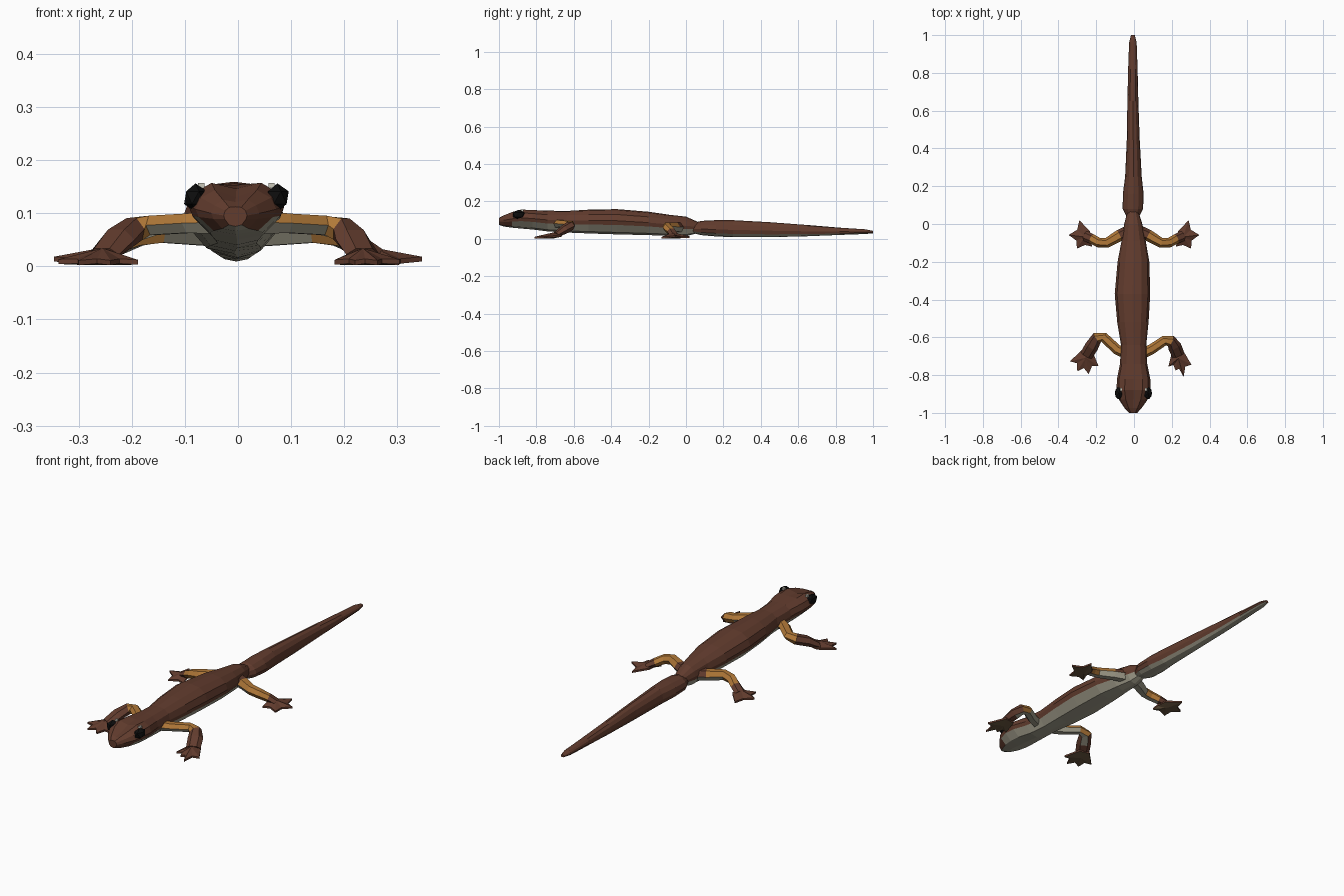
import bpy, bmesh, math
from mathutils import Vector

if "Cube" in bpy.data.objects:
    bpy.data.objects.remove(bpy.data.objects["Cube"])


def make_mat(name, rgb):
    m = bpy.data.materials.new(name)
    m.diffuse_color = (*rgb, 1)
    m.use_nodes = True
    m.node_tree.nodes["Principled BSDF"].inputs["Base Color"].default_value = m.diffuse_color
    return m


BROWN, ORANGE, GREY, BLACK, WHITE, SOLE = range(6)
MATS = [make_mat("brown skin", (0.122, 0.045, 0.027)),
        make_mat("orange limb", (0.44, 0.19, 0.04)),
        make_mat("grey belly", (0.36, 0.34, 0.26)),
        make_mat("black eye", (0.004, 0.004, 0.004)),
        make_mat("pale glint", (0.6, 0.58, 0.5)),
        make_mat("olive brown sole", (0.13, 0.085, 0.045))]


def finish(name, bm):
    bmesh.ops.recalc_face_normals(bm, faces=bm.faces)
    me = bpy.data.meshes.new(name)
    bm.to_mesh(me)
    bm.free()
    for m in MATS:
        me.materials.append(m)
    ob = bpy.data.objects.new(name, me)
    bpy.context.collection.objects.link(ob)
    return ob


def loft(bm, rings, mat_rule):
    """Skin closed rings of points; mat_rule(segment, side) gives the colour."""
    vs = [[bm.verts.new(p) for p in r] for r in rings]
    n = len(vs[0])
    for s, (a, b) in enumerate(zip(vs, vs[1:])):
        for i in range(n):
            j = (i + 1) % n
            f = bm.faces.new((a[i], a[j], b[j], b[i]))
            f.material_index = mat_rule(s, i)
    bm.faces.new(vs[0]).material_index = mat_rule(0, n // 2)
    bm.faces.new(vs[-1]).material_index = mat_rule(len(vs) - 2, n // 2)


# half cross-sections as (width, height) fractions, bottom to top
BODY = [(0, 0), (0.55, 0.08), (0.92, 0.38), (1, 0.55), (0.87, 0.8), (0.52, 0.97), (0, 1)]
TAIL = [(0, 0), (0.5, 0.05), (0.85, 0.2), (1, 0.45), (0.87, 0.75), (0.52, 0.96), (0, 1)]


def trunk(name, half, sections, belly_rows):
    rings = []
    for y, cx, hw, z0, z1, dip in sections:
        right = [(cx + u * hw, y, z0 + v * (z1 - z0)) for u, v in half]
        right[-1] = (cx, y, z1 - dip)
        left = [(2 * cx - x, yy, z) for x, yy, z in right[-2:0:-1]]
        rings.append(right + left)
    bm = bmesh.new()
    loft(bm, rings, lambda s, i: GREY if min(i, 11 - i) < belly_rows(s) else BROWN)
    return finish(name, bm)


# head and body: y, centre x, half width, bottom, top, crown dip
trunk("head_and_body", BODY, [
    (-1.00, -0.005, 0.022, 0.075, 0.112, 0.0),
    (-0.975, -0.005, 0.045, 0.066, 0.127, 0.006),
    (-0.93, -0.004, 0.076, 0.060, 0.146, 0.016),
    (-0.88, -0.003, 0.090, 0.055, 0.160, 0.014),
    (-0.82, -0.002, 0.088, 0.050, 0.157, 0.004),
    (-0.74, -0.002, 0.072, 0.040, 0.151, 0.0),
    (-0.64, -0.002, 0.067, 0.034, 0.149, 0.0),
    (-0.52, -0.006, 0.083, 0.029, 0.154, -0.002),
    (-0.37, -0.008, 0.094, 0.024, 0.157, -0.002),
    (-0.20, -0.003, 0.084, 0.020, 0.142, -0.003),
    (-0.09, -0.002, 0.064, 0.016, 0.127, -0.002),
    (0.00, -0.004, 0.048, 0.014, 0.115, -0.004),
    (0.07, -0.006, 0.028, 0.033, 0.088, 0.0)], lambda s: 1 if s < 2 else 2)

# tail
trunk("tail", TAIL, [
    (0.02, -0.006, 0.024, 0.035, 0.078, 0.0),
    (0.08, -0.006, 0.054, 0.020, 0.092, -0.004),
    (0.16, -0.004, 0.055, 0.013, 0.096, -0.004),
    (0.25, -0.003, 0.044, 0.009, 0.096, -0.004),
    (0.45, -0.004, 0.034, 0.009, 0.086, -0.003),
    (0.65, -0.006, 0.029, 0.014, 0.072, -0.002),
    (0.82, -0.006, 0.025, 0.021, 0.060, 0.0),
    (0.96, -0.006, 0.020, 0.026, 0.051, 0.0),
    (1.00, -0.006, 0.010, 0.030, 0.043, 0.0)], lambda s: 2)


def limb(name, side, path, colours):
    """Six-sided tube; path rows are x, y, z, half width, half height."""
    pts = [Vector((side * p[0], p[1], p[2])) for p in path]
    rings = []
    for k, c in enumerate(pts):
        d = pts[min(k + 1, len(pts) - 1)] - pts[max(k - 1, 0)]
        across = Vector((-d.y, d.x, 0)).normalized()
        up = d.cross(across).normalized()
        if up.z < 0:
            up = -up
        w, h = path[k][3:]
        rings.append([c + across * w * math.cos(a) + up * h * math.sin(a)
                      for a in (math.tau * i / 6 for i in range(6))])
    bm = bmesh.new()

    # undersides are grey: three faces near the body, one further out
    def rule(s, i):
        under = (3, 4, 5) if s < 2 else (4,)
        return GREY if s < 4 and i in under else colours[s]
    loft(bm, rings, rule)
    return finish(name, bm)


def foot(name, ankle, tips):
    """Thin webbed foot: toe tips joined by notches pulled toward the ankle."""
    c = Vector(ankle)
    palm = sum((Vector(t) for t in tips), Vector()) / len(tips)
    back = (c - palm).normalized() * 0.018
    wide = Vector((-back.y, back.x, 0)) * 1.5
    if (Vector(tips[0]) - c).dot(wide) < 0:
        wide = -wide
    outline = [c + back - wide, c + back + wide]
    for k, t in enumerate(tips):
        t = Vector(t)
        outline.append(t)
        if k < len(tips) - 1:
            outline.append(((t + Vector(tips[k + 1])) / 2).lerp(c, 0.24))
            outline[-1].z = 0.014
    bm = bmesh.new()
    top = [bm.verts.new(p) for p in outline]
    low = [bm.verts.new((p.x, p.y, max(p.z - 0.009, 0.002))) for p in outline]
    mid = c.lerp(palm, 0.3)
    peak = bm.verts.new((mid.x, mid.y, 0.034))
    sole = bm.verts.new((mid.x, mid.y, 0.002))
    n = len(top)
    for i in range(n):
        j = (i + 1) % n
        bm.faces.new((top[i], top[j], peak))
        bm.faces.new((low[j], low[i], sole)).material_index = SOLE
        bm.faces.new((top[i], low[i], low[j], top[j]))
    return finish(name, bm)


def small_part(name, bm, centre, scale, colour):
    for v in bm.verts:
        v.co = Vector(c + p * k for c, p, k in zip(centre, v.co, scale))
    for f in bm.faces:
        f.material_index = colour
    finish(name, bm)


# front toes differ a little between the sides
FRONT_TOES = {1: [(0.182, -0.755, 0.012), (0.220, -0.775, 0.011),
                  (0.263, -0.81, 0.011), (0.304, -0.745, 0.013)],
              -1: [(-0.188, -0.752, 0.012), (-0.240, -0.795, 0.011),
                   (-0.300, -0.78, 0.011), (-0.338, -0.727, 0.013)]}

for label, s in (("right", 1), ("left", -1)):
    # front leg, the left one set slightly wider
    o = 0 if s > 0 else 0.018
    limb("front_leg_" + label, s, [
        (0.03, -0.69, 0.083, 0.03, 0.026),
        (0.09, -0.665, 0.081, 0.027, 0.021),
        (0.16, -0.618 + o, 0.077, 0.026, 0.021),
        (0.195, -0.62 + o, 0.070, 0.031, 0.025),
        (0.216 + o / 2, -0.65, 0.05, 0.036, 0.024),
        (0.235 + o, -0.695, 0.022, 0.034, 0.015)],
        [ORANGE, ORANGE, ORANGE, BROWN, BROWN])
    foot("front_foot_" + label, (s * (0.232 + o), -0.685, 0.02), FRONT_TOES[s])

    # hind leg
    limb("hind_leg_" + label, s, [
        (0.02, -0.035, 0.062, 0.032, 0.03),
        (0.075, -0.06, 0.064, 0.031, 0.028),
        (0.145, -0.100, 0.066, 0.026, 0.025),
        (0.188, -0.098, 0.058, 0.026, 0.023),
        (0.225, -0.078, 0.040, 0.026, 0.020),
        (0.262, -0.062, 0.021, 0.028, 0.014)],
        [BROWN, ORANGE, ORANGE, ORANGE, BROWN])
    foot("hind_foot_" + label, (s * 0.248, -0.067, 0.02),
         [(s * 0.222, -0.120, 0.012), (s * 0.302, -0.13, 0.011),
          (s * 0.346, -0.058, 0.018), (s * 0.289, 0.02, 0.014)])

    # eye set into the side of the head
    bm = bmesh.new()
    bmesh.ops.create_icosphere(bm, subdivisions=1, radius=1)
    small_part("eye_" + label, bm, (s * 0.077 - 0.003, -0.895, 0.129),
               (0.024, 0.036, 0.027), BLACK)
    # pale glint behind the eye
    bm = bmesh.new()
    bmesh.ops.create_cube(bm, size=1)
    small_part("eye_glint_" + label, bm, (s * 0.066 - 0.003, -0.876, 0.152),
               (0.012, 0.014, 0.009), WHITE)
